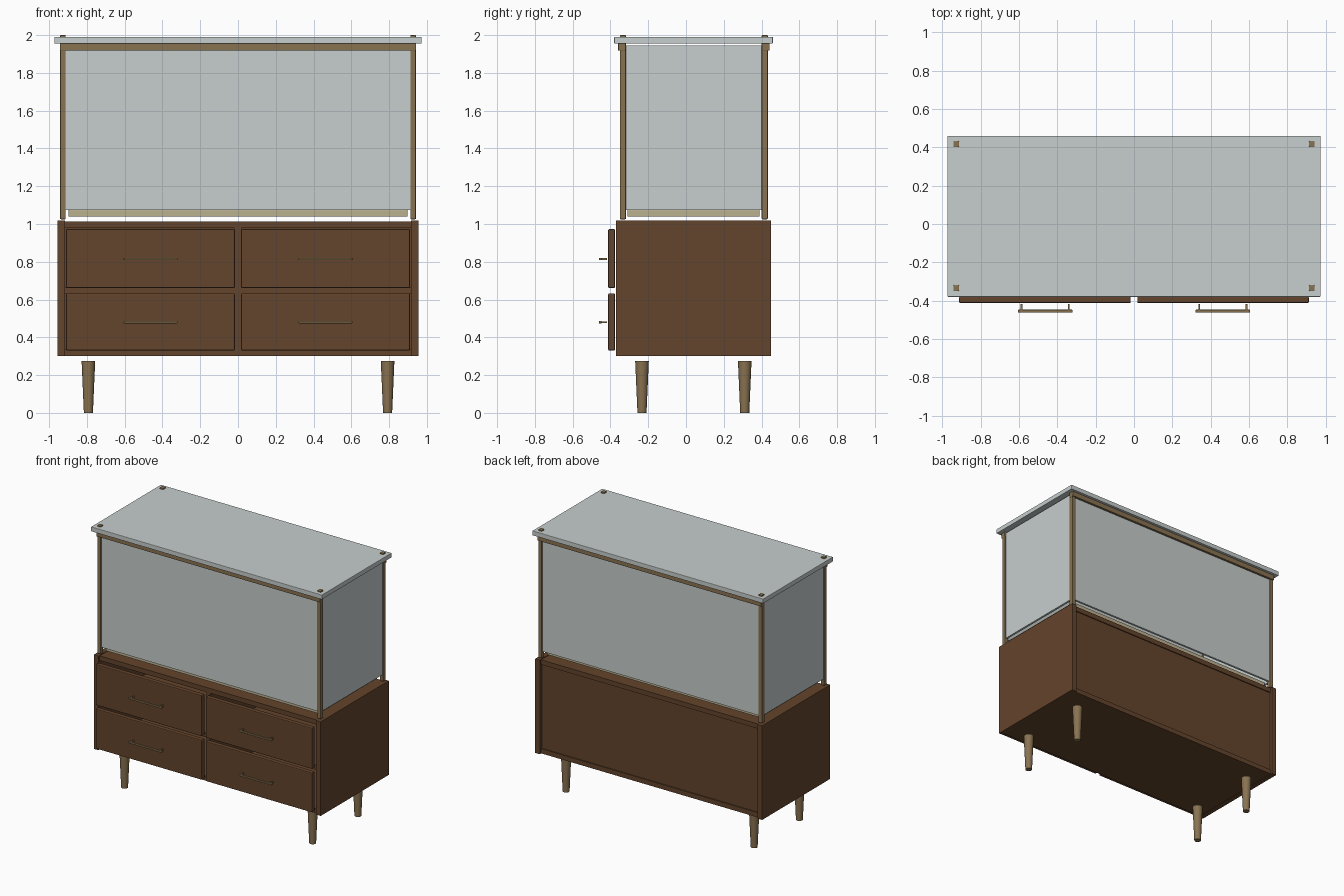
import bpy
import bmesh
from mathutils import Matrix, Vector

cube = bpy.data.objects.get("Cube")
if cube:
    bpy.data.objects.remove(cube, do_unlink=True)


def material(name, rgb):
    mat = bpy.data.materials.new(name)
    mat.use_nodes = True
    mat.diffuse_color = (*rgb, 1)
    mat.node_tree.nodes["Principled BSDF"].inputs["Base Color"].default_value = (*rgb, 1)
    return mat


walnut = material("walnut brown", (0.127, 0.058, 0.025))
oak = material("tan wood", (0.25, 0.17, 0.083))
glass = material("pale grey glass", (0.57, 0.62, 0.61))
cream = material("cream base", (0.5, 0.44, 0.28))


def finish(name, bm, mat, bevel=0):
    mesh = bpy.data.meshes.new(name)
    bm.to_mesh(mesh)
    bm.free()
    obj = bpy.data.objects.new(name, mesh)
    bpy.context.scene.collection.objects.link(obj)
    mesh.materials.append(mat)
    if bevel:
        mod = obj.modifiers.new("soft edges", "BEVEL")
        mod.width = bevel
        mod.segments = 2
    return obj


def box(name, x, y, z, mat, bevel=0):
    """Box given by its (low, high) range on each axis."""
    bm = bmesh.new()
    bmesh.ops.create_cube(bm, size=1)
    low, high = (Vector(c) for c in zip(x, y, z))
    bmesh.ops.scale(bm, vec=high - low, verts=bm.verts)
    bmesh.ops.translate(bm, vec=(low + high) / 2, verts=bm.verts)
    return finish(name, bm, mat, bevel)


def cone(name, centre, z, bottom, top, mat, sides=24):
    bm = bmesh.new()
    place = Matrix.Translation((*centre, sum(z) / 2))
    bmesh.ops.create_cone(bm, cap_ends=True, segments=sides, radius1=bottom,
                          radius2=top, depth=z[1] - z[0], matrix=place)
    for f in bm.faces:
        f.smooth = len(f.verts) == 4
    return finish(name, bm, mat)


def around(centre, half):
    return (centre - half, centre + half)


SIDES = (("right", -1), ("left", 1))
ENDS = (("front", -0.334), ("back", 0.417))

# Cabinet carcass: side panels stand slightly proud of the boards
for side, s in SIDES:
    box(side + "_side_panel", around(s * 0.936, 0.02), (-0.37, 0.45), (0.3, 1.018), walnut, 0.002)
inner = (-0.916, 0.916)
box("cabinet_top", inner, (-0.355, 0.435), (0.978, 1.014), walnut)
box("cabinet_bottom", inner, (-0.355, 0.435), (0.302, 0.338), walnut)
box("cabinet_back", inner, (0.405, 0.427), (0.338, 0.978), walnut)
box("centre_divider", around(0, 0.018), (-0.355, 0.405), (0.338, 0.978), walnut)
box("middle_shelf", inner, (-0.35, 0.405), (0.63, 0.664), walnut)

# Drawers with slim bar handles
for row, z, grip in (("upper", (0.661, 0.973), 0.815), ("lower", (0.33, 0.633), 0.48)):
    for side, s in SIDES:
        name = f"{row}_{side}_"
        box(name + "drawer", around(s * 0.464, 0.447), (-0.412, -0.376), z, walnut, 0.006)
        mid = s * 0.463
        box(name + "handle_bar", around(mid, 0.142), (-0.461, -0.447), around(grip, 0.006), oak, 0.002)
        for k in (-1, 1):
            box(name + "handle_stem", around(mid + k * 0.123, 0.005), (-0.45, -0.418),
                around(grip, 0.005), oak)

# Tapered legs, posts through the top, and end rails
for side, s in SIDES:
    for (end, y), leg_y in zip(ENDS, (-0.233, 0.311)):
        cone(f"{end}_{side}_leg", (s * 0.792, leg_y), (0, 0.275), 0.024, 0.036, oak)
        box(f"{end}_{side}_post", around(s * 0.927, 0.015), around(y, 0.016), (1.025, 2), oak, 0.004)
for end, y in ENDS:
    out = -0.006 if end == "front" else 0.006
    box(end + "_top_rail", (-0.943, 0.943), around(y + out, 0.019), (1.918, 1.956), oak, 0.002)

# Glass case on a floating base, closed by an overhanging top
box("case_base", (-0.897, 0.897), (-0.311, 0.389), (1.04, 1.075), cream, 0.003)
for end, y in ENDS:
    box(end + "_glass", (-0.913, 0.913), around(y, 0.008), (1.075, 1.925), glass)
for side, s in SIDES:
    box(side + "_glass", around(s * 0.927, 0.008), (-0.319, 0.402), (1.075, 1.946), glass)
box("glass_top", (-0.972, 0.972), (-0.38, 0.46), (1.956, 1.991), glass, 0.003)
